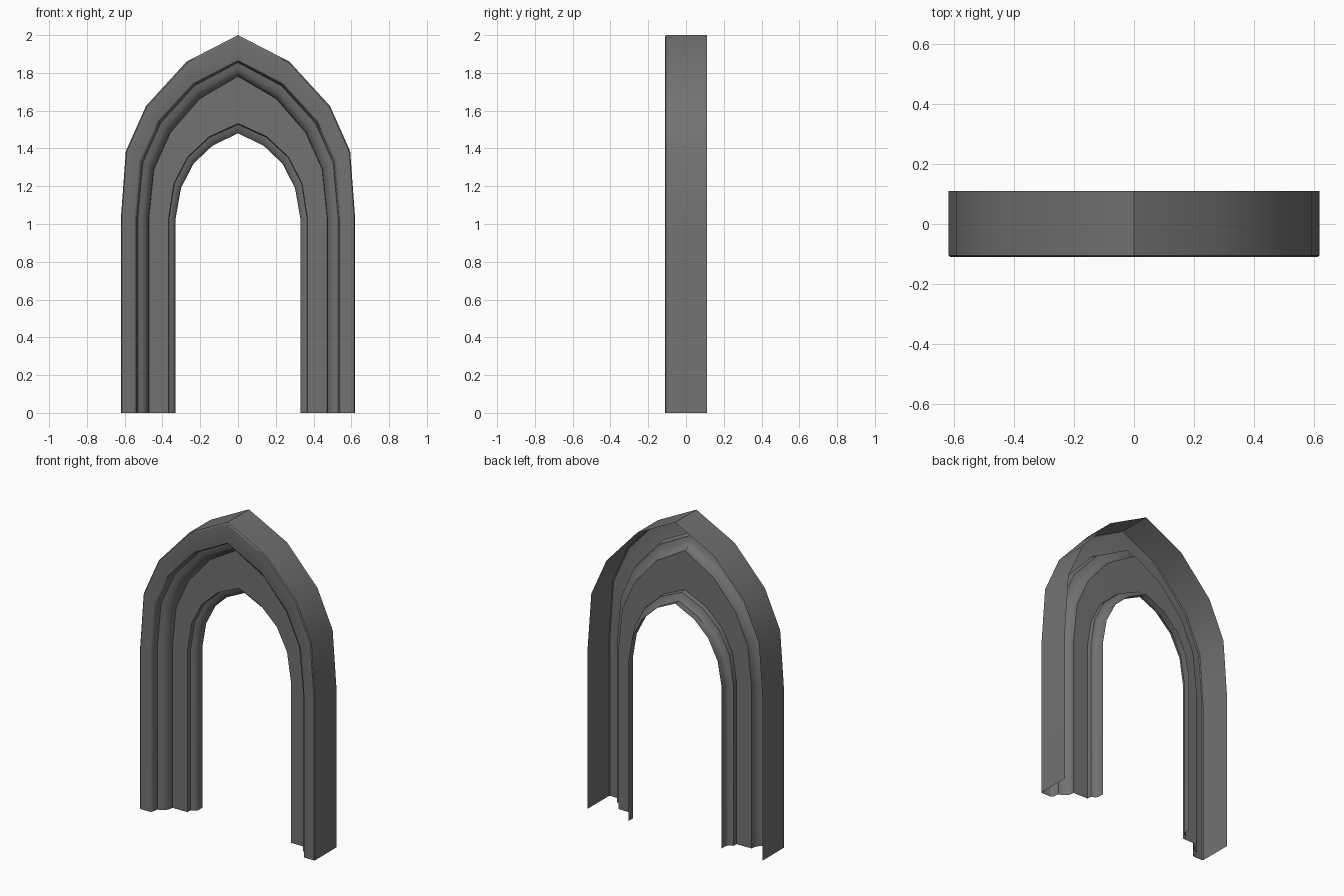
import bpy, bmesh

if "Cube" in bpy.data.objects:
    bpy.data.objects.remove(bpy.data.objects["Cube"])

# Single stone-grey material
stone = bpy.data.materials.new("stone_grey")
stone.diffuse_color = (0.17, 0.17, 0.17, 1)
stone.use_nodes = True
stone.node_tree.nodes["Principled BSDF"].inputs["Base Color"].default_value = stone.diffuse_color

# Moulding section, inner edge to outer edge: (x, y, rise towards outer arch at apex)
section = [(0.33, 0.11, 0.0), (0.33, 0.068, 0.0), (0.337, 0.055, 0.03),
           (0.352, 0.046, 0.07), (0.365, 0.042, 0.09), (0.367, 0.012, 0.1),
           (0.472, 0.01, 0.58), (0.474, -0.012, 0.59), (0.484, -0.034, 0.61),
           (0.504, -0.052, 0.66), (0.53, -0.06, 0.72), (0.536, -0.095, 0.73),
           (0.542, -0.106, 0.74), (0.55, -0.11, 0.76),
           (0.615, -0.11, 0.985), (0.62, -0.105, 1.0), (0.62, 0.11, 1.0)]

# Matching corners of the inner and outer pointed arches (right half, floor to apex)
inner = [(0.33, 0), (0.33, 1.03), (0.302, 1.19), (0.235, 1.32), (0.135, 1.415), (0, 1.48)]
outer = [(0.62, 0), (0.62, 1.03), (0.594, 1.385), (0.487, 1.625), (0.272, 1.86), (0, 2.0)]


def section_row(i, side):
    """The moulding section placed at arch corner i, on the right (1) or left (-1)."""
    (xi, zi), (xo, zo) = inner[i], outer[i]
    k = max(0, i - 1) / 4
    row = []
    for x, y, rise in section:
        t = (x - 0.33) / 0.29
        tz = t + (rise - t) * k
        row.append((side * (xi + (xo - xi) * t), y, zi + (zo - zi) * tz))
    return row


# Sweep the section up the right leg, over the apex and down the left leg
n = len(inner)
rows = [section_row(i, 1) for i in range(n)] + [section_row(i, -1) for i in range(n - 2, -1, -1)]
bm = bmesh.new()
grid = [[bm.verts.new(p) for p in row] for row in rows]
for a, b in zip(grid, grid[1:]):
    for j in range(len(section) - 1):
        bm.faces.new((a[j], a[j + 1], b[j + 1], b[j]))
mesh = bpy.data.meshes.new("arch_moulding")
bm.to_mesh(mesh)
bm.free()
mesh.materials.append(stone)
arch = bpy.data.objects.new("arch_moulding", mesh)
bpy.context.collection.objects.link(arch)

# Smooth along the curve, sharp at the steps and the apex
bpy.context.view_layer.objects.active = arch
arch.select_set(True)
bpy.ops.object.shade_smooth_by_angle(angle=0.61)
